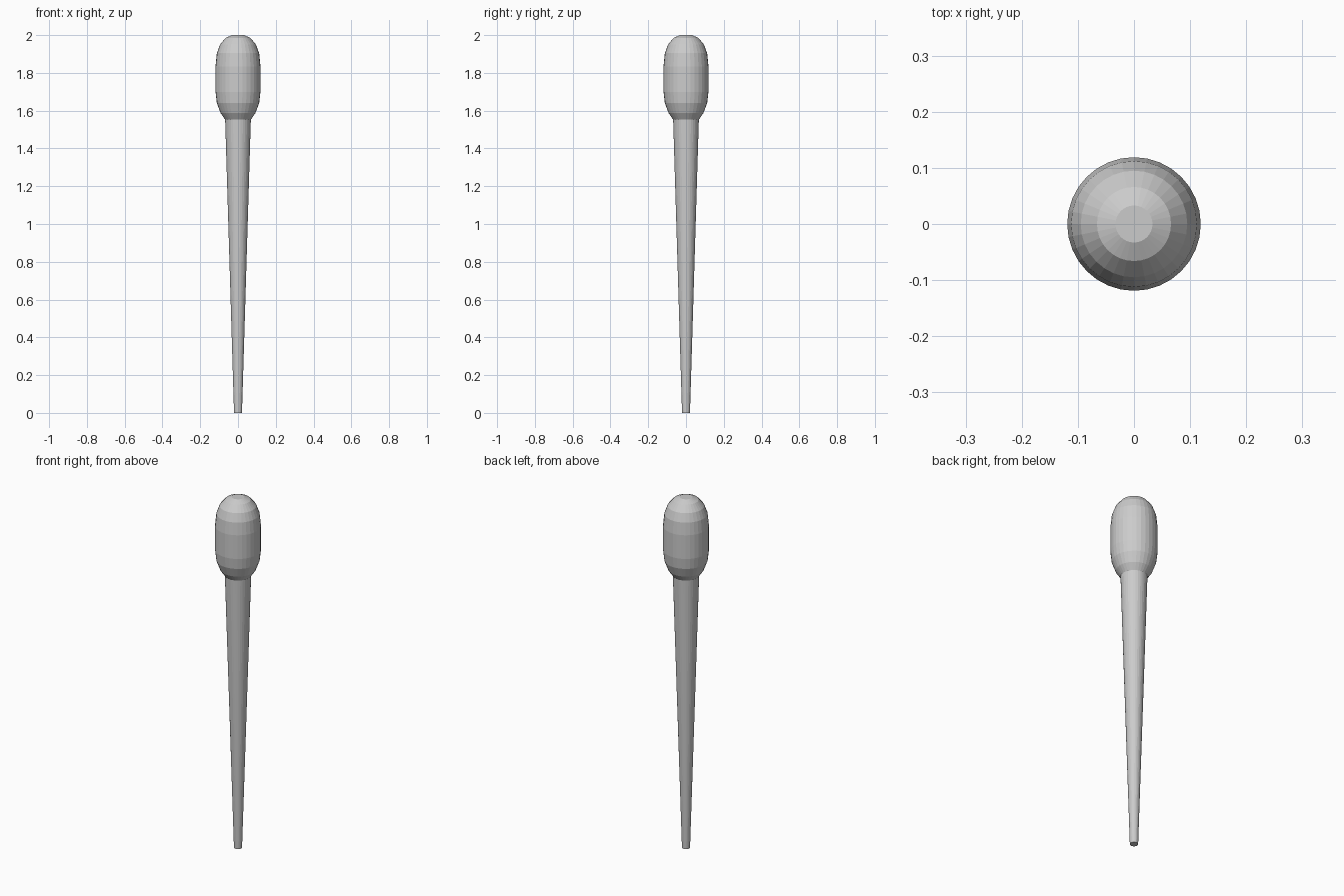
import bpy, bmesh
from math import sin, cos, tau

if "Cube" in bpy.data.objects:
    bpy.data.objects.remove(bpy.data.objects["Cube"])

SIDES = 32


def lathe(name, profile):
    """Revolve (radius, height) points around z and cap both ends."""
    bm = bmesh.new()
    rings = [[bm.verts.new((r * cos(tau * i / SIDES), r * sin(tau * i / SIDES), z))
              for i in range(SIDES)] for r, z in profile]
    for low, high in zip(rings, rings[1:]):
        for i in range(SIDES):
            j = (i + 1) % SIDES
            bm.faces.new((low[i], low[j], high[j], high[i]))
    bm.faces.new(rings[0][::-1])
    bm.faces.new(rings[-1])
    mesh = bpy.data.meshes.new(name)
    bm.to_mesh(mesh)
    bm.free()
    obj = bpy.data.objects.new(name, mesh)
    bpy.context.collection.objects.link(obj)
    return obj


# Slim tapering handle
lathe("handle", [(0.021, 0.0), (0.068, 1.555)])

# Rounded barrel-shaped head
lathe("head", [(0.068, 1.553), (0.092, 1.587), (0.112, 1.64), (0.119, 1.70),
               (0.119, 1.77), (0.119, 1.835), (0.112, 1.904),
               (0.095, 1.95), (0.066, 1.985), (0.033, 2.0)])
